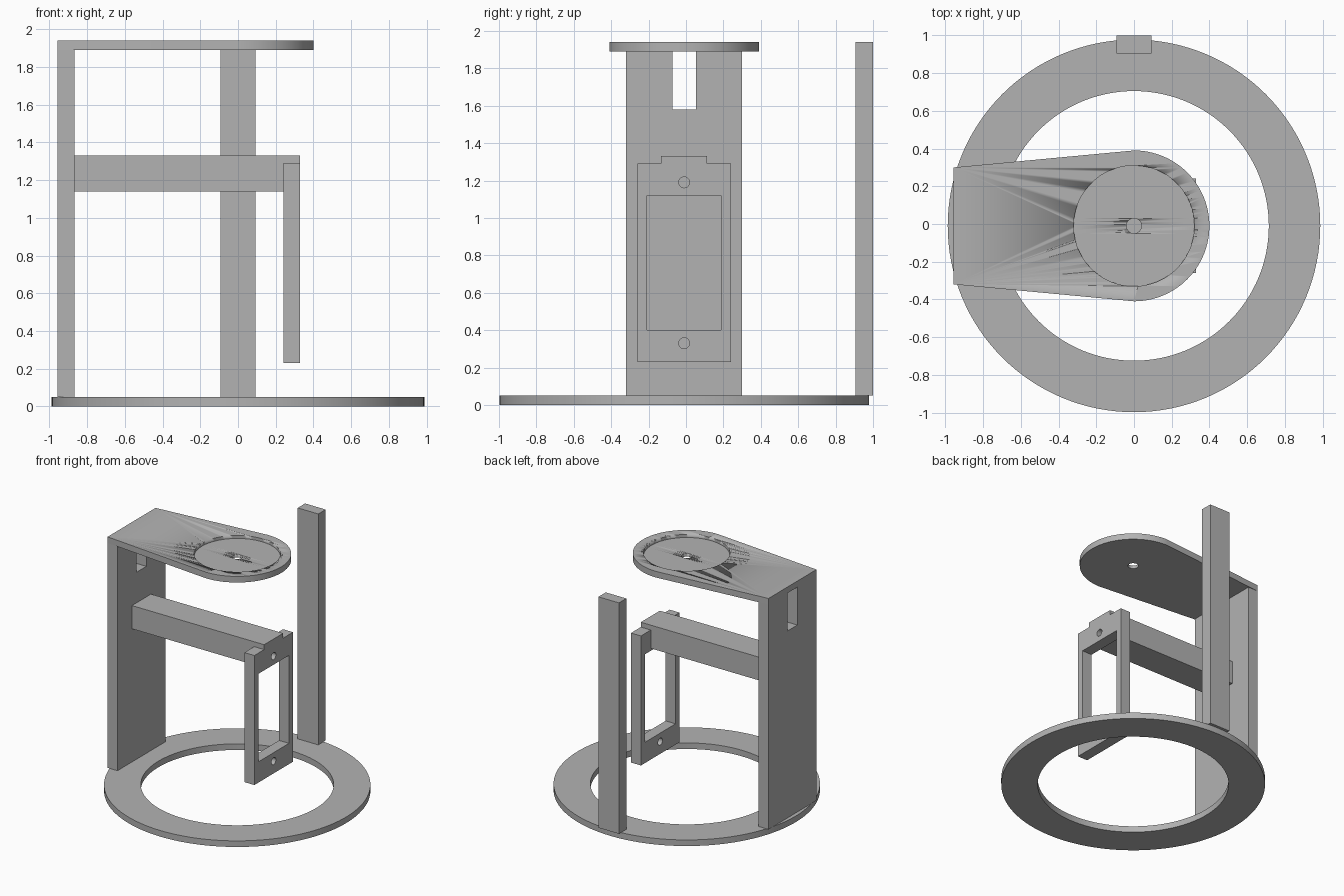
import bpy
import bmesh
from math import sin, cos, pi, radians
from mathutils import Matrix

default = bpy.data.objects.get("Cube")
if default:
    bpy.data.objects.remove(default)

CY = -0.01                      # shared centre line of the round parts
BASE_TOP, PLATE_LOW, TOP = 0.05, 1.89, 1.94
WALL_OUT, WALL_IN = -0.957, -0.867
BRACKET_IN, BRACKET_OUT = 0.24, 0.33

grey = bpy.data.materials.new("plain grey")
grey.use_nodes = True
grey.diffuse_color = (0.45, 0.45, 0.45, 1)
grey.node_tree.nodes["Principled BSDF"].inputs["Base Color"].default_value = (0.45, 0.45, 0.45, 1)


def arc(cx, cy, r, start=0, end=360, n=96):
    count = n if end - start == 360 else n + 1
    angles = [radians(start + (end - start) * i / n) for i in range(count)]
    return [(cx + r * cos(a), cy + r * sin(a)) for a in angles]


def rect(a0, a1, b0, b1):
    return [(a0, b0), (a1, b0), (a1, b1), (a0, b1)]


def prism(name, loops, low, high, axis="z"):
    """Extrude an outline with holes from low to high along z or x."""
    curve = bpy.data.curves.new(name, "CURVE")
    curve.dimensions = "2D"
    curve.fill_mode = "BOTH"
    curve.extrude = (high - low) / 2
    for loop in loops:
        spline = curve.splines.new("POLY")
        spline.points.add(len(loop) - 1)
        for point, (a, b) in zip(spline.points, loop):
            point.co = (a, b, 0, 1)
        spline.use_cyclic_u = True
    obj = bpy.data.objects.new(name, curve)
    bpy.context.collection.objects.link(obj)
    bpy.ops.object.select_all(action="DESELECT")
    obj.select_set(True)
    bpy.context.view_layer.objects.active = obj
    bpy.ops.object.convert(target="MESH")
    obj = bpy.context.object
    # Place the extrusion, weld the caps to the sides
    move = Matrix.Translation((0, 0, (low + high) / 2))
    turn = Matrix(((0, 0, 1, 0), (1, 0, 0, 0), (0, 1, 0, 0), (0, 0, 0, 1)))
    bm = bmesh.new()
    bm.from_mesh(obj.data)
    bm.transform(turn @ move if axis == "x" else move)
    bmesh.ops.remove_doubles(bm, verts=bm.verts, dist=0.0001)
    bmesh.ops.recalc_face_normals(bm, faces=bm.faces)
    bm.to_mesh(obj.data)
    bm.free()
    obj.data.materials.clear()
    obj.data.materials.append(grey)
    bpy.ops.object.shade_smooth_by_angle(angle=radians(30))
    return obj


# Base ring
prism("base_ring", [arc(0, CY, 0.988, n=128), arc(0, CY, 0.715, n=128)], 0, BASE_TOP)

# Side wall with a slot open under the top plate
wall = [(-0.32, BASE_TOP), (0.30, BASE_TOP), (0.30, PLATE_LOW), (0.053, PLATE_LOW),
        (0.053, 1.58), (-0.073, 1.58), (-0.073, PLATE_LOW), (-0.32, PLATE_LOW)]
prism("side_wall", [wall], WALL_OUT, WALL_IN, "x")

# Top plate: tapered arm with round end, centre hole and shallow round recess
arm = [(WALL_OUT, CY + 0.31), (WALL_OUT, CY - 0.31)] + arc(0, CY, 0.40, -90, 90, 64)
plate = prism("top_plate", [arm, arc(0, CY, 0.04, n=32)], PLATE_LOW, TOP)
cutter = prism("recess_cutter", [arc(0, CY, 0.32)], TOP - 0.025, TOP + 0.1)
cutter.hide_render = True
cut = plate.modifiers.new("recess", "BOOLEAN")
cut.operation = "DIFFERENCE"
cut.solver = "EXACT"
cut.object = cutter
bpy.context.view_layer.objects.active = plate
bpy.ops.object.modifier_apply(modifier=cut.name)
bpy.data.objects.remove(cutter)

# Rear post
prism("rear_post", [rect(-0.093, 0.093, 0.905, 1.0)], BASE_TOP, TOP)

# Beam from the wall to the bracket
prism("cross_beam", [rect(CY - 0.123, CY + 0.123, 1.14, 1.33)], WALL_IN, BRACKET_IN, "x")

# Hanging bracket frame with top tab, window and two screw holes
frame = [(CY - 0.25, 0.23), (CY + 0.25, 0.23), (CY + 0.25, 1.29), (CY + 0.123, 1.29),
         (CY + 0.123, 1.33), (CY - 0.123, 1.33), (CY - 0.123, 1.29), (CY - 0.25, 1.29)]
holes = [arc(CY, z, 0.029, n=32) for z in (0.33, 1.19)]
prism("bracket_frame", [frame, rect(CY - 0.198, CY + 0.198, 0.40, 1.12)] + holes,
      BRACKET_IN, BRACKET_OUT, "x")
